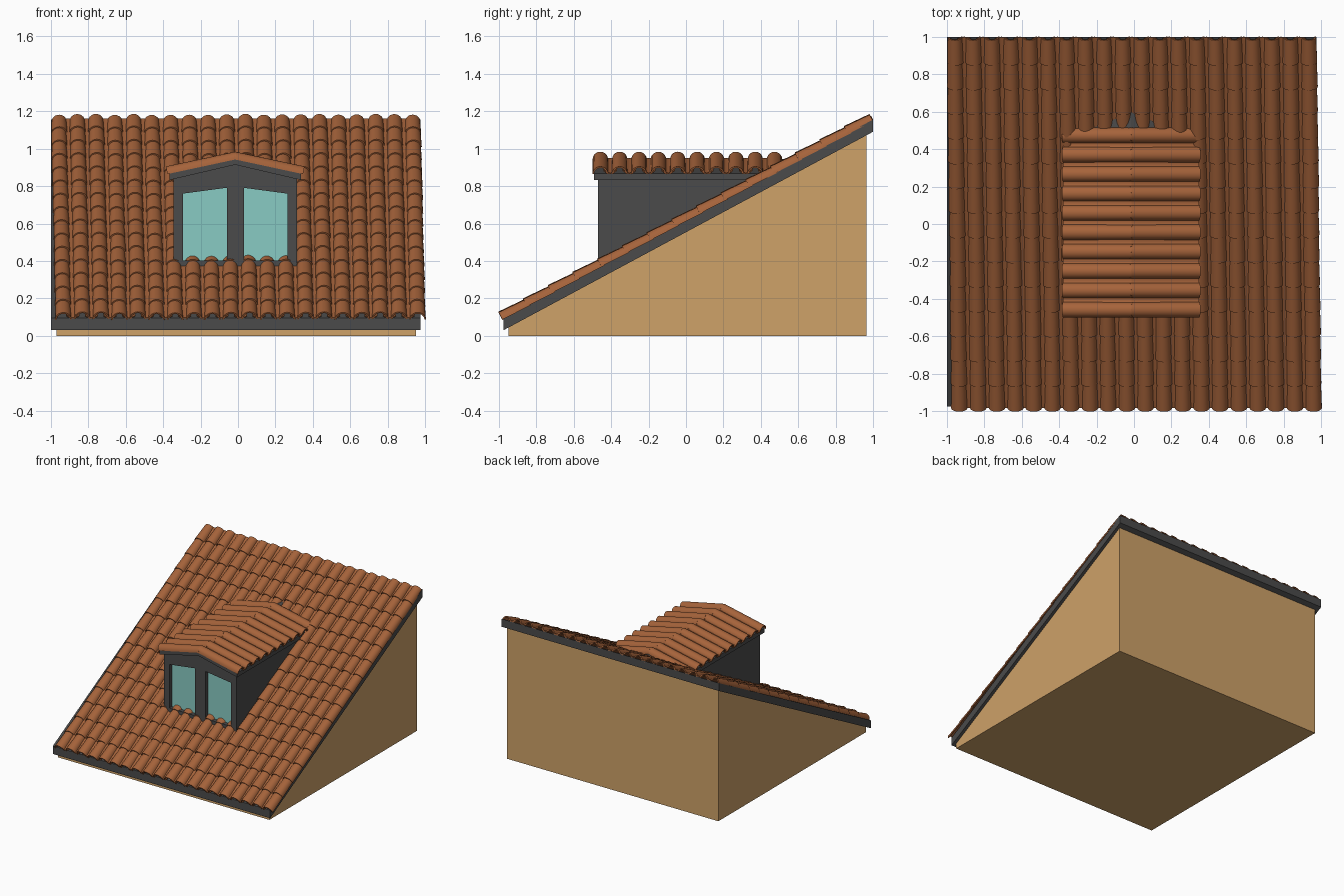
import bpy, bmesh, math, random
from mathutils import Matrix, Vector

random.seed(4)
if "Cube" in bpy.data.objects:
    bpy.data.objects.remove(bpy.data.objects["Cube"])


def material(name, color):
    m = bpy.data.materials.new(name)
    m.use_nodes = True
    m.diffuse_color = (*color, 1)
    m.node_tree.nodes["Principled BSDF"].inputs["Base Color"].default_value = (*color, 1)
    return m


CLAY = material("clay", (0.38, 0.125, 0.043))
SLATE = material("dark_grey", (0.07, 0.07, 0.07))
SAND = material("sand", (0.62, 0.36, 0.14))
GLASS = material("pale_teal", (0.25, 0.6, 0.55))

SLOPE = 0.537
ANGLE = math.atan(SLOPE)
FRONT, BACK = -0.975, 1.0
THICK = 0.065
MID = -0.015          # dormer centre line


def under(y):
    """Height of the underside of the main roof."""
    return 0.03 + SLOPE * (y - FRONT)


def finish(name, bm, mat, smooth=False):
    bmesh.ops.recalc_face_normals(bm, faces=bm.faces)
    mesh = bpy.data.meshes.new(name)
    bm.to_mesh(mesh)
    bm.free()
    mesh.materials.append(mat)
    ob = bpy.data.objects.new(name, mesh)
    bpy.context.collection.objects.link(ob)
    if smooth:
        bpy.ops.object.select_all(action="DESELECT")
        ob.select_set(True)
        bpy.context.view_layer.objects.active = ob
        bpy.ops.object.shade_smooth_by_angle(angle=math.radians(40))
    return ob


def prism(name, outline, start, end, axis, mat):
    """Extrude an outline along x (outline in y, z) or along y (outline in x, z)."""
    bm = bmesh.new()
    place = (lambda a, b, d: (d, a, b)) if axis == "x" else (lambda a, b, d: (a, d, b))
    face = bm.faces.new([bm.verts.new(place(a, b, start)) for a, b in outline])
    new = bmesh.ops.extrude_face_region(bm, geom=[face])["geom"]
    verts = [v for v in new if isinstance(v, bmesh.types.BMVert)]
    shift = end - start
    bmesh.ops.translate(bm, verts=verts, vec=(shift, 0, 0) if axis == "x" else (0, shift, 0))
    return finish(name, bm, mat)


def box_xz(name, x0, x1, z0, z1, y0, y1, mat):
    return prism(name, [(x0, z0), (x1, z0), (x1, z1), (x0, z1)], y0, y1, "y", mat)


def cover_profile(r, steps=10):
    """Closed half-ring section of a cover tile."""
    def arc(q):
        return [(q * math.cos(math.pi * i / steps), q * math.sin(math.pi * i / steps))
                for i in range(steps + 1)]
    return arc(r) + arc(r - 0.008)[::-1]


def pan_profile(w, steps=6):
    """Closed section of a shallow trough between two cover tiles."""
    xs = [w * (2 * i / steps - 1) for i in range(steps + 1)]
    top = [(x, 0.005 + 0.016 * (x / w) ** 2) for x in xs]
    return top + [(x, z - 0.006) for x, z in top[::-1]]


def loft(bm, matrix, low, high, length, lift=0.0):
    """Join two sections along local y, the low end raised by lift."""
    a = [bm.verts.new(matrix @ Vector((x, 0, z + lift))) for x, z in low]
    b = [bm.verts.new(matrix @ Vector((x, length, z))) for x, z in high]
    n, half = len(a), len(a) // 2
    for i in range(n):
        j = (i + 1) % n
        bm.faces.new((a[i], a[j], b[j], b[i]))
    for ring in (a, b):
        for i in range(half - 1):
            bm.faces.new((ring[i], ring[i + 1], ring[n - 2 - i], ring[n - 1 - i]))


# House body and main roof deck
prism("house_body", [(-0.95, 0), (0.965, 0), (0.965, under(0.965) + 0.01),
                     (-0.95, under(-0.95) + 0.01)], -0.97, 0.95, "x", SAND)
prism("roof_deck", [(FRONT, under(FRONT)), (BACK, under(BACK)),
                    (BACK, under(BACK) + THICK), (FRONT, under(FRONT) + THICK)],
      -1.0, 0.975, "x", SLATE)

# Main roof tiles: rows of tapered cover tiles with troughs between the columns
COLUMNS, ROWS, PITCH = 20, 15, 0.0995
Y0 = -0.98
STEP = 0.132 / math.cos(ANGLE)
DRIFT = 0.025


def on_roof(column, row, sink=0.0):
    y = Y0 + 0.132 * row
    x = -0.932 + PITCH * column - DRIFT * row / ROWS
    return (Matrix.Translation((x, y, under(y) + THICK - sink))
            @ Matrix.Rotation(ANGLE, 4, "X") @ Matrix.Rotation(0.011, 4, "Z"))


covers, pans = bmesh.new(), bmesh.new()
wide, narrow = cover_profile(0.044), cover_profile(0.04)
for c in range(COLUMNS):
    wobble = random.uniform(-0.003, 0.003)
    for r in range(ROWS):
        length = STEP * (1.12 if r < ROWS - 1 else 1)
        nudge = Matrix.Translation((random.uniform(-0.0015, 0.0015), 0, wobble))
        loft(covers, nudge @ on_roof(c, r, 0.008), wide, narrow, length, 0.004)
    if c < COLUMNS - 1:
        trough = pan_profile(0.035)
        loft(pans, on_roof(c + 0.5, 0), trough, trough, STEP * ROWS)
finish("roof_cover_tiles", covers, CLAY, True)
finish("roof_trough_tiles", pans, CLAY, True)

# Dormer walls
LEFT, RIGHT, WALL_Y = -0.345, 0.315, -0.47
for name, x in (("dormer_right_wall", LEFT), ("dormer_left_wall", RIGHT - 0.05)):
    box_xz(name, x, x + 0.05, 0.33, 0.85, WALL_Y, 0.42, SLATE)
box_xz("dormer_centre_post", -0.06, 0.033, 0.33, 0.85, WALL_Y, -0.41, SLATE)
box_xz("dormer_sill", LEFT + 0.05, RIGHT - 0.05, 0.33, 0.402, WALL_Y, -0.41, SLATE)
prism("dormer_header", [(LEFT, 0.753), (MID, 0.797), (RIGHT, 0.753),
                        (RIGHT, 0.845), (MID, 0.925), (LEFT, 0.845)],
      WALL_Y, -0.41, "y", SLATE)

# Window panes set back in the openings
for name, x0, x1 in (("right_window_pane", -0.3, -0.05), ("left_window_pane", 0.025, 0.27)):
    box_xz(name, x0, x1, 0.39, 0.81, -0.435, -0.427, GLASS)

# Dormer roof deck
half = 0.352
prism("dormer_roof_deck", [(MID - half, 0.832), (MID, 0.914), (MID + half, 0.832),
                           (MID + half, 0.868), (MID, 0.945), (MID - half, 0.868)],
      -0.492, 0.6, "y", SLATE)

# Dormer tiles: one long cover per side and column, running from eave to ridge
covers, pans = bmesh.new(), bmesh.new()
TILT = math.atan(0.215)
RUN = 0.362
low, high = cover_profile(0.042), cover_profile(0.041)
trough = pan_profile(0.036)
for side in (1, -1):
    turn = Matrix.Rotation(side * math.pi / 2, 4, "Z") @ Matrix.Rotation(TILT, 4, "X")
    for i in range(10):
        y = -0.458 + 0.1035 * i
        spot = Matrix.Translation((MID + side * RUN, y, 0.864)) @ turn
        loft(covers, spot, low, high, RUN / math.cos(TILT) + 0.009)
        if i < 9:
            spot = Matrix.Translation((MID + side * RUN, y + 0.052, 0.866)) @ turn
            loft(pans, spot, trough, trough, RUN / math.cos(TILT) + 0.003)
finish("dormer_cover_tiles", covers, CLAY, True)
finish("dormer_trough_tiles", pans, CLAY, True)
